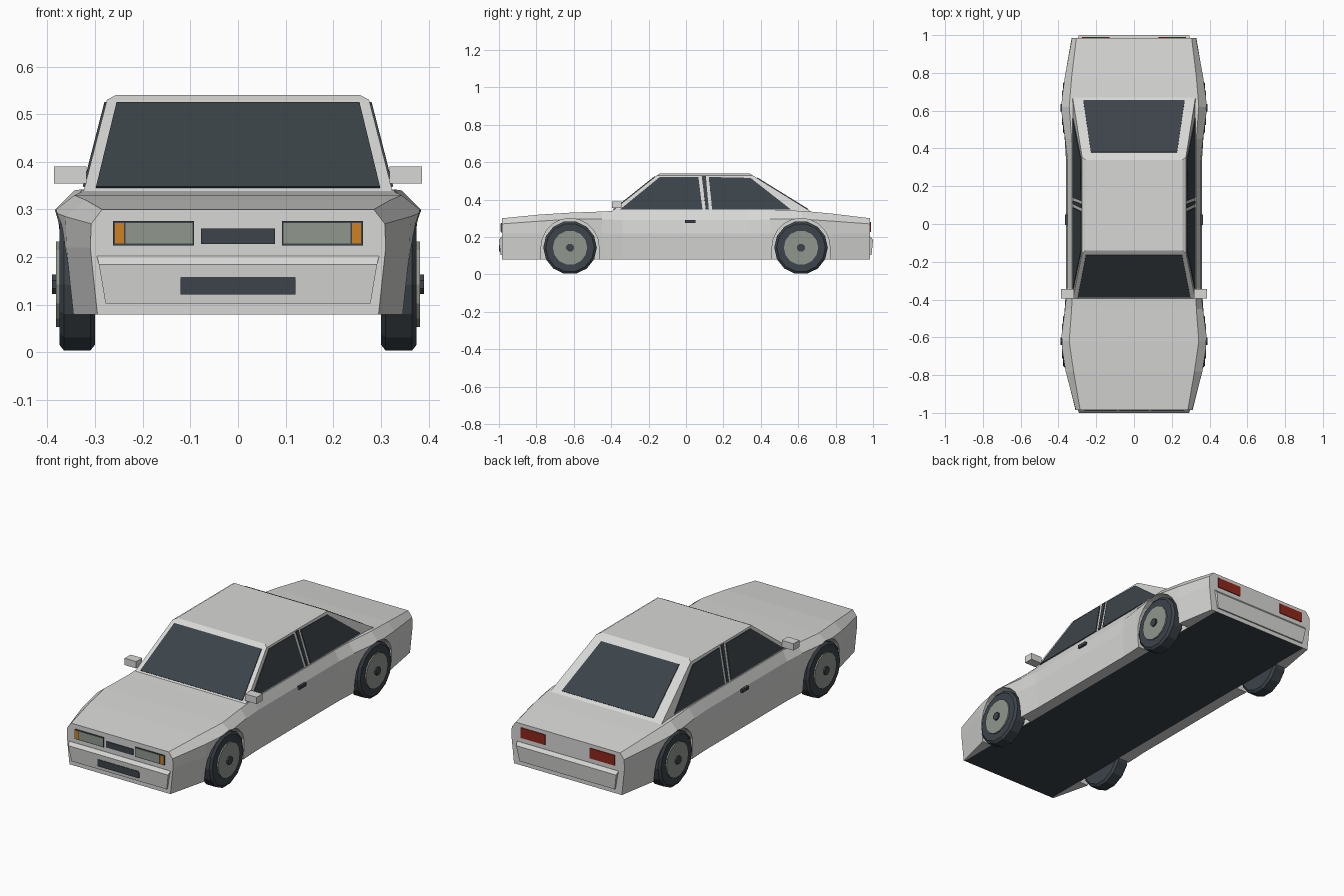
import bpy, bmesh, math
from mathutils import Vector

cube = bpy.data.objects.get("Cube")
if cube:
    bpy.data.objects.remove(cube, do_unlink=True)


def material(name, r, g, b):
    m = bpy.data.materials.new(name)
    m.use_nodes = True
    m.diffuse_color = (r, g, b, 1)
    m.node_tree.nodes["Principled BSDF"].inputs["Base Color"].default_value = (r, g, b, 1)
    return m


PAINT = material("light grey paint", 0.68, 0.68, 0.67)
DARK = material("dark slate", 0.045, 0.057, 0.067)
SILVER = material("silver grey", 0.28, 0.31, 0.27)
AMBER = material("amber", 0.62, 0.22, 0.015)
RED = material("red", 0.28, 0.02, 0.012)


def finish(name, bm, *mats):
    bmesh.ops.recalc_face_normals(bm, faces=bm.faces)
    mesh = bpy.data.meshes.new(name)
    bm.to_mesh(mesh)
    bm.free()
    for m in mats:
        mesh.materials.append(m)
    obj = bpy.data.objects.new(name, mesh)
    bpy.context.collection.objects.link(obj)
    return obj


def loft(rings):
    """Skin a list of equal closed rings and cap both ends."""
    bm = bmesh.new()
    rows = [[bm.verts.new(p) for p in ring] for ring in rings]
    n = len(rows[0])
    for a, b in zip(rows, rows[1:]):
        for i in range(n):
            j = (i + 1) % n
            bm.faces.new((a[i], a[j], b[j], b[i]))
    bm.faces.new(rows[0])
    bm.faces.new(rows[-1])
    return bm


def prism(name, points, depth, mat):
    """Extrude a flat outline both ways along a depth vector."""
    d = Vector(depth)
    pts = [Vector(p) for p in points]
    return finish(name, loft([[p - d for p in pts], [p + d for p in pts]]), mat)


def box(name, x, y, z, mat):
    outline = [(x[0], y[0], z[0]), (x[1], y[0], z[0]), (x[1], y[0], z[1]), (x[0], y[0], z[1])]
    half = (y[1] - y[0]) / 2
    return prism(name, [(px, py + half, pz) for px, py, pz in outline], (0, half, 0), mat)


# Body shell: y, low width, waist width, shoulder width and height, top width and height
stations = [
    (-0.985, 0.295, 0.31, 0.308, 0.27, 0.285, 0.30),
    (-0.78, 0.345, 0.36, 0.362, 0.285, 0.32, 0.32),
    (-0.62, 0.36, 0.38, 0.388, 0.295, 0.343, 0.33),
    (-0.45, 0.355, 0.367, 0.365, 0.295, 0.33, 0.336),
    (-0.34, 0.35, 0.36, 0.352, 0.29, 0.327, 0.342),
    (0.34, 0.35, 0.36, 0.352, 0.29, 0.327, 0.342),
    (0.45, 0.355, 0.367, 0.365, 0.295, 0.33, 0.342),
    (0.62, 0.36, 0.38, 0.388, 0.295, 0.343, 0.34),
    (0.78, 0.35, 0.365, 0.366, 0.285, 0.33, 0.325),
    (0.985, 0.315, 0.33, 0.328, 0.27, 0.305, 0.30),
]
FLOOR = 0.08
rings = []
for y, low, waist, ws, zs, wt, zt in stations:
    half = [(0.288, FLOOR), (low, FLOOR), (waist, 0.22), (ws, zs), (wt, zt)]
    ring = half + [(-x, z) for x, z in reversed(half)]
    rings.append([(x, y, z) for x, z in ring])
bm = loft(rings)
for f in bm.faces:
    c = f.calc_center_median()
    if abs(c.z - FLOOR) < 0.001 and abs(c.x) < 0.01:
        f.material_index = 1
body = finish("body", bm, PAINT, DARK)

# Wheel arches cut into the shell
AXLES = {"front": -0.62, "rear": 0.615}
SIDES = {"left": 1, "right": -1}
for y in AXLES.values():
    for s in SIDES.values():
        arc = [(y + 0.155 * math.cos(math.pi * i / 10), 0.145 + 0.155 * math.sin(math.pi * i / 10))
               for i in range(11)]
        outline = [(y + 0.155, 0)] + arc + [(y - 0.155, 0)]
        cutter = prism("arch_cutter", [(s * 0.39, a, b) for a, b in outline], (0.1, 0, 0), PAINT)
        cutter.hide_render = True
        mod = body.modifiers.new("arch", "BOOLEAN")
        mod.operation, mod.solver, mod.object = "DIFFERENCE", "EXACT", cutter
        bpy.context.view_layer.objects.active = body
        bpy.ops.object.modifier_apply(modifier=mod.name)
        bpy.data.objects.remove(cutter, do_unlink=True)


# Wheels: stacked rings turned about the axle
def turned(name, profile, s, y, mat, sides=14):
    rows = []
    for x, r in profile:
        angles = [2 * math.pi * (i + 0.5) / sides for i in range(sides)]
        rows.append([(s * x, y + r * math.sin(a), 0.143 + r * math.cos(a)) for a in angles])
    return finish(name, loft(rows), mat)


for end, y in AXLES.items():
    for side, s in SIDES.items():
        tag = f"{end}_{side}"
        turned(tag + "_tyre", [(0.30, 0.13), (0.31, 0.143), (0.365, 0.143), (0.375, 0.13)], s, y, DARK)
        turned(tag + "_rim", [(0.36, 0.092), (0.382, 0.092)], s, y, SILVER)
        turned(tag + "_hub", [(0.37, 0.022), (0.39, 0.022)], s, y, DARK, 8)

# Cabin: base, roof edge and chamfered roof top
BASE, EAVE = 0.335, 0.53


def rectangle(w, front, back, z):
    return [(-w, front, z), (w, front, z), (w, back, z), (-w, back, z)]


finish("cabin", loft([rectangle(0.325, -0.40, 0.67, BASE),
                      rectangle(0.275, -0.155, 0.355, EAVE),
                      rectangle(0.257, -0.14, 0.34, 0.54)]), PAINT)


def slope(z, at_base, at_eave):
    return at_base + (at_eave - at_base) * (z - BASE) / (EAVE - BASE)


# Windscreen and rear window lie on the sloping cabin ends
def end_glass(name, low, high, y0, y1):
    outline = [(-low[0], low[1]), (low[0], low[1]), (high[0], high[1]), (-high[0], high[1])]
    pts = [(x, slope(z, y0, y1), z) for x, z in outline]
    normal = Vector((0, y0 - y1, 0)).normalized() * 0.003 + Vector((0, 0, 0.003))
    prism(name, pts, normal, DARK)


end_glass("windscreen", (0.298, 0.345), (0.255, 0.522), -0.40, -0.155)
end_glass("rear_window", (0.268, 0.346), (0.228, 0.515), 0.67, 0.355)

# Side windows with a dark strip in the centre pillar
panes = {
    "front_side_window": [(-0.352, 0.347), (0.088, 0.347), (0.066, 0.52), (-0.14, 0.52)],
    "pillar_strip": [(0.106, 0.347), (0.122, 0.347), (0.106, 0.525), (0.084, 0.525)],
    "rear_side_window": [(0.14, 0.347), (0.56, 0.347), (0.345, 0.515), (0.122, 0.52)],
}
for side, s in SIDES.items():
    for name, outline in panes.items():
        pts = [(s * slope(z, 0.325, 0.275), y, z) for y, z in outline]
        prism(f"{side}_{name}", pts, (s * 0.004, 0, 0.001), DARK)

# Bumpers with a chamfered top edge
for name, s in (("front_bumper", -1), ("rear_bumper", 1)):
    finish(name, loft([[(-w, s * y, z), (w, s * y, z), (w, s * 0.97, z), (-w, s * 0.97, z)]
                       for w, y, z in ((0.278, 0.992, 0.103), (0.292, 1.0, 0.185), (0.296, 0.986, 0.202))]), PAINT)


# Lamps, grille and plate
def face_plate(name, x, z, y, mat):
    box(name, sorted(x), (y - 0.004, y + 0.004), z, mat)


face_plate("grille", (-0.078, 0.078), (0.228, 0.26), -0.985, DARK)
box("front_plate", (-0.121, 0.121), (-1.0, -0.992), (0.122, 0.158), DARK)
for side, s in SIDES.items():
    face_plate(side + "_lamp_frame", (s * 0.092, s * 0.262), (0.224, 0.276), -0.985, DARK)
    face_plate(side + "_headlamp", (s * 0.096, s * 0.236), (0.229, 0.272), -0.987, SILVER)
    face_plate(side + "_indicator", (s * 0.239, s * 0.258), (0.229, 0.272), -0.987, AMBER)
    face_plate(side + "_tail_lamp", (s * 0.13, s * 0.275), (0.226, 0.28), 0.985, RED)
    # Mirrors and door handles
    box(side + "_mirror", sorted((s * 0.318, s * 0.386)), (-0.395, -0.345), (0.354, 0.39), PAINT)
    box(side + "_door_handle", sorted((s * 0.345, s * 0.365)), (-0.005, 0.05), (0.275, 0.291), DARK)
